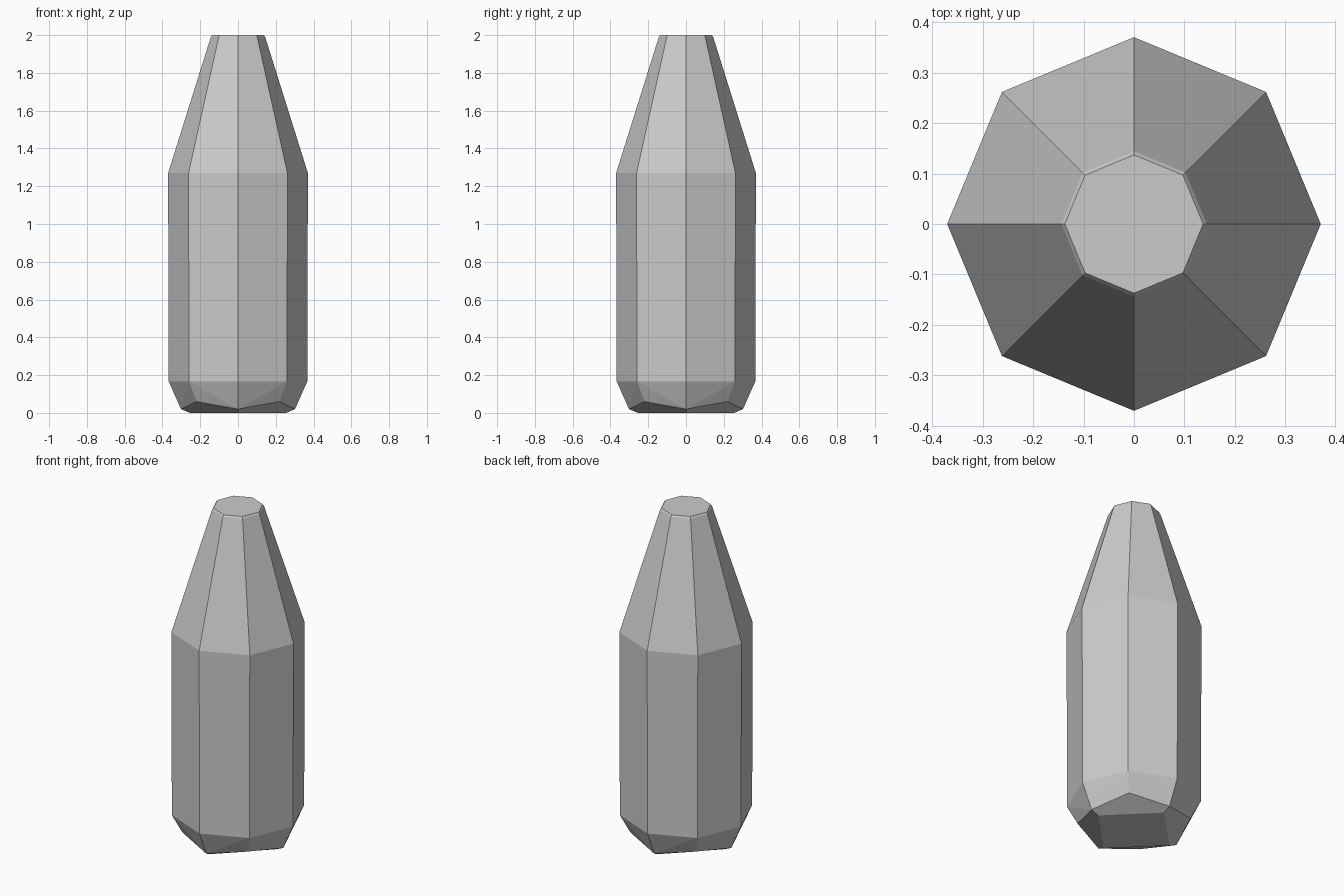
import bpy, bmesh, math

cube = bpy.data.objects.get("Cube")
if cube:
    bpy.data.objects.remove(cube, do_unlink=True)

SIDES = 8

# One flat colour for the whole bottle
grey = bpy.data.materials.new("light grey")
grey.use_nodes = True
colour = (0.6, 0.6, 0.6, 1)
grey.diffuse_color = colour
grey.node_tree.nodes["Principled BSDF"].inputs["Base Color"].default_value = colour

bm = bmesh.new()


def point(i, radius, z):
    a = math.tau * i / SIDES
    return bm.verts.new((radius * math.cos(a), radius * math.sin(a), z))


# Body, tapered shoulder and chamfered rim
profile = [(0.367, 0.167), (0.37, 1.27), (0.144, 1.99), (0.137, 2.0)]
rings = [[point(i, r, z) for i in range(SIDES)] for r, z in profile]
for low, high in zip(rings, rings[1:]):
    for i in range(SIDES):
        j = (i + 1) % SIDES
        bm.faces.new((low[i], low[j], high[j], high[i]))
bm.faces.new(rings[-1])

# Four-footed base: low corners on the axes, raised corners between them
heel = [point(i, 0.31, 0.06) if i % 2 else point(i, 0.302, 0.02) for i in range(SIDES)]
foot = [point(i, 0.255, 0) for i in range(0, SIDES, 2)]
body = rings[0]
for i in range(0, SIDES, 2):
    for j in ((i + 1) % SIDES, (i - 1) % SIDES):
        bm.faces.new((body[i], body[j], heel[i]))
        bm.faces.new((body[j], heel[j], heel[i]))
    k = (i + 2) % SIDES
    bm.faces.new((heel[i], heel[i + 1], heel[k], foot[k // 2], foot[i // 2]))
bm.faces.new(foot)

bmesh.ops.recalc_face_normals(bm, faces=bm.faces)
mesh = bpy.data.meshes.new("bottle_body")
bm.to_mesh(mesh)
bm.free()
mesh.materials.append(grey)
bottle = bpy.data.objects.new("bottle_body", mesh)
bpy.context.collection.objects.link(bottle)
